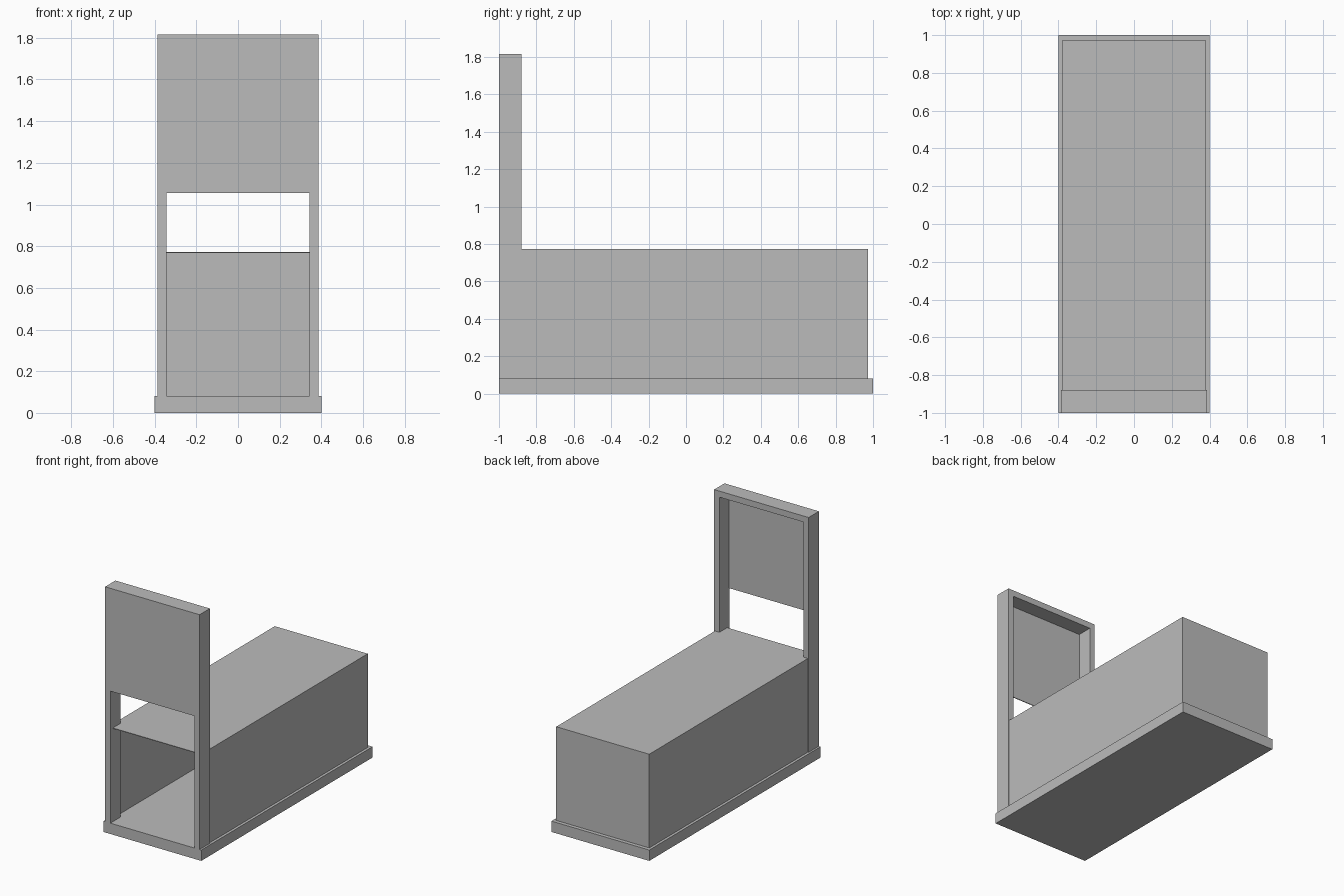
import bpy

default = bpy.data.objects.get("Cube")
if default:
    bpy.data.objects.remove(default, do_unlink=True)

# Single plain grey finish
grey = bpy.data.materials.new("plain grey")
grey.use_nodes = True
colour = (0.5, 0.5, 0.5, 1)
grey.diffuse_color = colour
grey.node_tree.nodes["Principled BSDF"].inputs["Base Color"].default_value = colour


def extrude_y(name, outline, y0, y1):
    """Closed (x, z) outline extruded from y0 to y1."""
    n = len(outline)
    verts = [(x, y, z) for y in (y0, y1) for x, z in outline]
    faces = [tuple(range(n)), tuple(range(2 * n - 1, n - 1, -1))]
    for i in range(n):
        j = (i + 1) % n
        faces.append((j, i, i + n, j + n))
    mesh = bpy.data.meshes.new(name)
    mesh.from_pydata(verts, [], faces)
    mesh.materials.append(grey)
    obj = bpy.data.objects.new(name, mesh)
    bpy.context.collection.objects.link(obj)
    return obj


def rect(half, z0, z1):
    return [(-half, z0), (half, z0), (half, z1), (-half, z1)]


def arch(half, inner, z0, z1, z_in):
    """Upside-down U: two uprights and a head."""
    return [(-half, z0), (-inner, z0), (-inner, z_in), (inner, z_in),
            (inner, z0), (half, z0), (half, z1), (-half, z1)]


BASE_TOP = 0.08
SHEET = 0.005

# Base slab
extrude_y("base", rect(0.40, 0, BASE_TOP), -1, 1)

# Door frame at the front
extrude_y("door_frame", arch(0.386, 0.343, BASE_TOP, 1.815, 1.77), -1, -0.88)

# Thin raised door filling the top of the frame
extrude_y("raised_door", rect(0.343, 1.055, 1.77), -0.999, -0.993)

# Hollow chamber: thin walls and roof, open at the front, closed at the back
extrude_y("chamber_shell", arch(0.38, 0.38 - SHEET, BASE_TOP, 0.772, 0.772 - SHEET),
          -0.97, 0.972)
extrude_y("chamber_back", rect(0.38 - SHEET, BASE_TOP, 0.772 - SHEET),
          0.972 - SHEET, 0.972)
